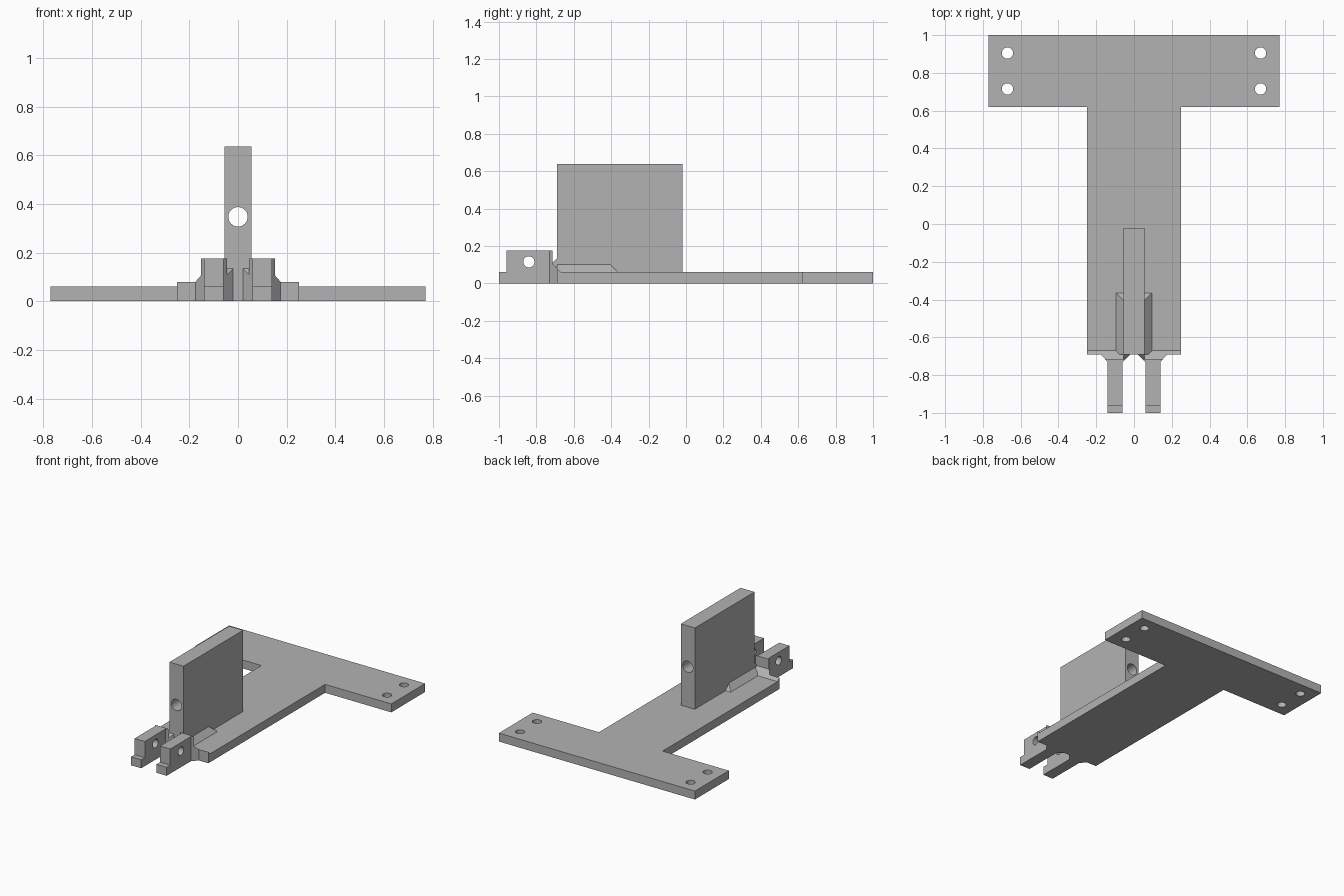
import bpy, bmesh, math
from mathutils import Vector

if "Cube" in bpy.data.objects:
    bpy.data.objects.remove(bpy.data.objects["Cube"])

grey = bpy.data.materials.new("plain grey")
grey.use_nodes = True
colour = (0.45, 0.45, 0.45, 1)
grey.diffuse_color = colour
grey.node_tree.nodes["Principled BSDF"].inputs["Base Color"].default_value = colour


def finish(name, bm):
    bmesh.ops.recalc_face_normals(bm, faces=bm.faces)
    mesh = bpy.data.meshes.new(name)
    bm.to_mesh(mesh)
    bm.free()
    mesh.materials.append(grey)
    obj = bpy.data.objects.new(name, mesh)
    bpy.context.collection.objects.link(obj)
    return obj


def prism(name, profile, lo, hi, axis="z"):
    """Extrude a profile: (x, y) along z, or (y, z) along x."""
    bm = bmesh.new()
    place = {"z": lambda a, b: (a, b, lo), "x": lambda a, b: (lo, a, b)}[axis]
    face = bm.faces.new([bm.verts.new(place(a, b)) for a, b in profile])
    shift = Vector((0, 0, hi - lo)) if axis == "z" else Vector((hi - lo, 0, 0))
    moved = bmesh.ops.extrude_face_region(bm, geom=[face])["geom"]
    bmesh.ops.translate(bm, vec=shift,
                        verts=[v for v in moved if isinstance(v, bmesh.types.BMVert)])
    return finish(name, bm)


def rod(centre, radius, length, rotation=(0, 0, 0)):
    """Round cutter for a drilled hole."""
    bm = bmesh.new()
    bmesh.ops.create_cone(bm, cap_ends=True, segments=32, radius1=radius,
                          radius2=radius, depth=length)
    obj = finish("hole_cutter", bm)
    obj.location = centre
    obj.rotation_euler = rotation
    return obj


def cut(obj, cutters):
    bpy.context.view_layer.objects.active = obj
    for c in cutters:
        c.hide_render = True
        mod = obj.modifiers.new("cut", "BOOLEAN")
        mod.operation = "DIFFERENCE"
        mod.solver = "EXACT"
        mod.object = c
        bpy.ops.object.modifier_apply(modifier=mod.name)
        bpy.data.objects.remove(c)
    bpy.ops.object.select_all(action="DESELECT")
    obj.select_set(True)
    bpy.ops.object.shade_smooth_by_angle(angle=math.radians(30))


T = 0.06        # plate thickness
FRONT = -0.69   # front edge of plate and fin
FIN = 0.055     # half thickness of fin
QUARTER = math.pi / 2

# T-shaped base plate with four screw holes
half = [(0.25, FRONT), (0.25, 0.62), (0.77, 0.62), (0.77, 1.0)]
plate = prism("base_plate", half + [(-x, y) for x, y in reversed(half)], 0, T)
cut(plate, [rod((x, y, 0), 0.03, 0.5) for x in (-0.67, 0.67) for y in (0.715, 0.905)])

# Upright fin drilled from front to back
fin = prism("upright_fin", [(FRONT, T), (-0.02, T), (-0.02, 0.637), (FRONT, 0.637)],
            -FIN, FIN, "x")
cut(fin, [rod((0, -0.35, 0.347), 0.04, 1, (QUARTER, 0, 0))])

for s, side in ((1, "left"), (-1, "right")):
    # Hinge prong with flared root, stepped toe and cross hole
    outline = [(0.06, -1), (0.14, -1), (0.14, -0.73), (0.175, FRONT),
               (0.02, FRONT), (0.06, -0.73)]
    prong = prism(side + "_prong", [(s * x, y) for x, y in outline], 0, 0.175)
    toe = prism("toe_cutter", [(-1.1, T), (-0.96, T), (-0.96, 0.3), (-1.1, 0.3)],
                0.3, -0.3, "x")
    outer = prism("outer_cutter", [(-0.715, 0.105), (-0.655, 0.045),
                                   (-0.655, 0.3), (-0.715, 0.3)], s * FIN, s * 0.3, "x")
    inner = prism("inner_cutter", [(-0.715, 0.11), (-0.665, 0.16),
                                   (-0.665, 0.3), (-0.715, 0.3)], 0, s * FIN, "x")
    hole = rod((s * 0.1, -0.84, 0.115), 0.03, 0.3, (0, QUARTER, 0))
    cut(prong, [toe, outer, inner, hole])

    # Small raised lip on the front edge of the plate
    prism(side + "_front_lip", [(FRONT, T), (FRONT, 0.08), (-0.67, T)],
          s * FIN, s * 0.25, "x")

    # Sloped gusset along the foot of the fin, hipped at the back
    bm = bmesh.new()
    for x, y, z in [(FIN, FRONT, T), (0.095, FRONT, T), (0.095, -0.365, T),
                    (FIN, -0.365, T), (FIN, FRONT, 0.1), (FIN, -0.405, 0.1)]:
        bm.verts.new((s * x, y, z))
    bmesh.ops.convex_hull(bm, input=bm.verts)
    finish(side + "_fin_gusset", bm)
